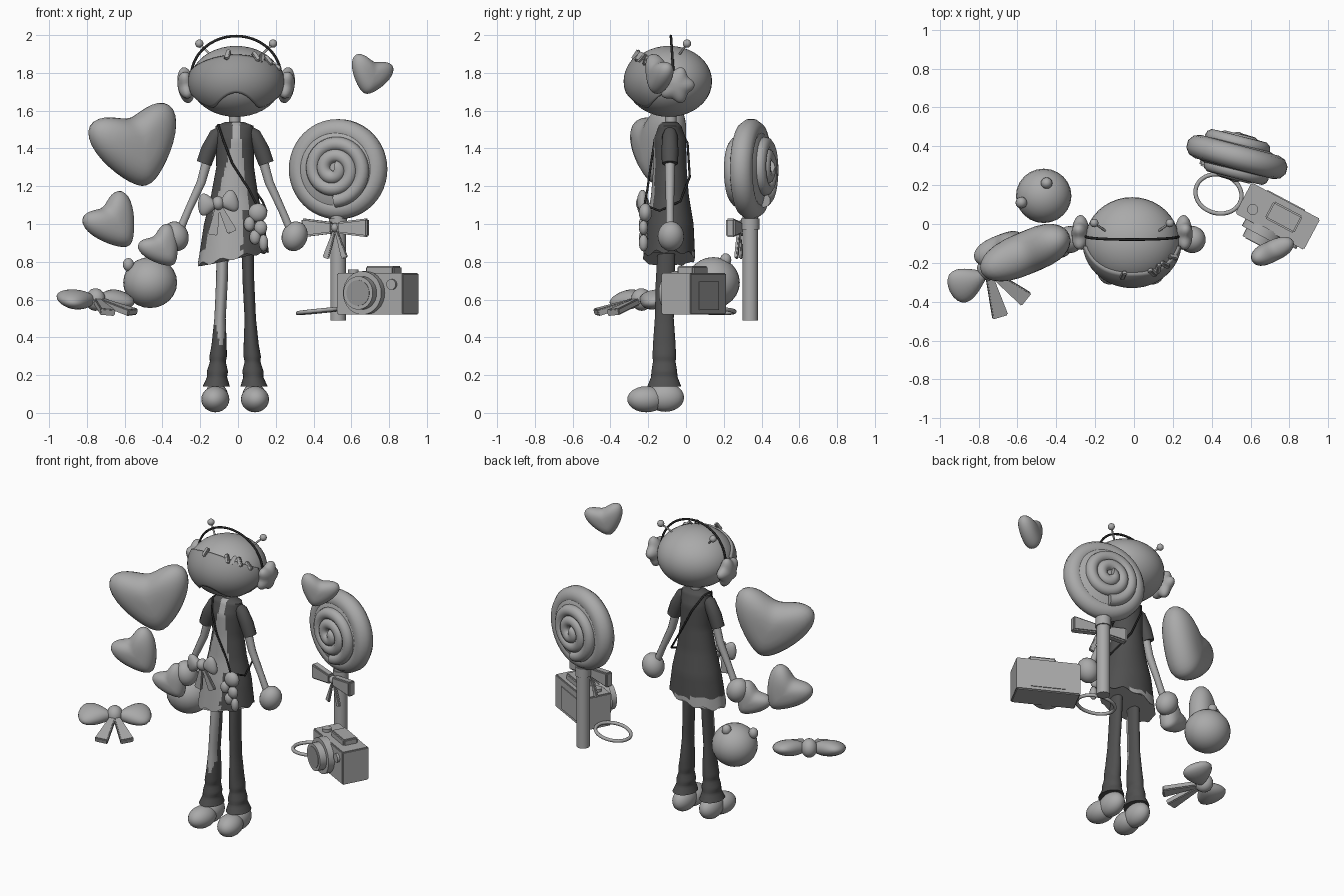
import bpy, bmesh, math
from math import sin, cos, pi, radians
from mathutils import Matrix, Vector

if "Cube" in bpy.data.objects:
    bpy.data.objects.remove(bpy.data.objects["Cube"])


def material(name, v):
    m = bpy.data.materials.new(name)
    m.use_nodes = True
    m.diffuse_color = (v, v, v, 1)
    m.node_tree.nodes["Principled BSDF"].inputs["Base Color"].default_value = (v, v, v, 1)
    return m


LIGHT = material("light grey", 0.4)
MID = material("medium grey", 0.3)
DARK = material("dark grey", 0.08)
BLACK = material("near black", 0.02)


def place(x, y, z, rz=0, ry=0, rx=0):
    return (Matrix.Translation((x, y, z)) @ Matrix.Rotation(radians(rz), 4, 'Z')
            @ Matrix.Rotation(radians(ry), 4, 'Y') @ Matrix.Rotation(radians(rx), 4, 'X'))


def finish(name, bm, mats, M=Matrix(), angle=50):
    bmesh.ops.transform(bm, matrix=M, verts=bm.verts)
    bmesh.ops.recalc_face_normals(bm, faces=bm.faces)
    me = bpy.data.meshes.new(name)
    bm.to_mesh(me)
    bm.free()
    for m in mats if isinstance(mats, list) else [mats]:
        me.materials.append(m)
    ob = bpy.data.objects.new(name, me)
    bpy.context.collection.objects.link(ob)
    bpy.ops.object.select_all(action='DESELECT')
    ob.select_set(True)
    bpy.context.view_layer.objects.active = ob
    bpy.ops.object.shade_smooth_by_angle(angle=radians(angle))
    return ob


def ball(name, M, size, mat=LIGHT, warp=None, seg=24):
    bm = bmesh.new()
    bmesh.ops.create_uvsphere(bm, u_segments=seg, v_segments=seg // 2, radius=1)
    for v in bm.verts:
        c = warp(v.co) if warp else v.co
        v.co = Vector(a * b for a, b in zip(c, size))
    return finish(name, bm, mat, M, 80)


def block(name, M, size, mat=LIGHT, taper=1.0, bevel=0.0):
    # box whose -x end is scaled by taper
    bm = bmesh.new()
    bmesh.ops.create_cube(bm, size=1)
    for v in bm.verts:
        k = taper if v.co.x < 0 else 1
        v.co = Vector((v.co.x * size[0], v.co.y * size[1], v.co.z * size[2] * k))
    if bevel:
        bmesh.ops.bevel(bm, geom=bm.edges[:], offset=bevel, segments=2, affect='EDGES')
    return finish(name, bm, mat, M, 30)


def rod(name, M, r, depth, mat=LIGHT):
    bm = bmesh.new()
    bmesh.ops.create_cone(bm, cap_ends=True, segments=28, radius1=r, radius2=r, depth=depth)
    return finish(name, bm, mat, M, 40)


def tube(name, pts, radius, mat=LIGHT, M=Matrix(), radii=None, cyclic=False):
    cu = bpy.data.curves.new(name, 'CURVE')
    cu.dimensions, cu.bevel_depth, cu.bevel_resolution, cu.use_fill_caps = '3D', radius, 3, True
    sp = cu.splines.new('POLY')
    sp.points.add(len(pts) - 1)
    sp.use_cyclic_u = cyclic
    for i, p in enumerate(pts):
        sp.points[i].co = (*p, 1)
        sp.points[i].radius = radii[i] if radii else 1
    tmp = bpy.data.objects.new(name + "_path", cu)
    bm = bmesh.new()
    me = bpy.data.meshes.new_from_object(tmp)
    bm.from_mesh(me)
    bpy.data.objects.remove(tmp)
    bpy.data.meshes.remove(me)
    return finish(name, bm, mat, M, 60)


def loft(name, rows, mats, rule, seg=32, steps=4, wave=None):
    # rows hold z, centre x, centre y, radius x, radius y
    bm, rings, full = bmesh.new(), [], []
    for a, b in zip(rows, rows[1:]):
        full += [[p + (q - p) * i / steps for p, q in zip(a, b)] for i in range(steps)]
    for z, cx, cy, rx, ry in full + [rows[-1]]:
        angles = [2 * pi * i / seg for i in range(seg)]
        rings.append([bm.verts.new((cx + rx * cos(t), cy + ry * sin(t), z + (wave(t, z) if wave else 0)))
                      for t in angles])
    for r, s in zip(rings, rings[1:]):
        for i in range(seg):
            j = (i + 1) % seg
            bm.faces.new((r[i], r[j], s[j], s[i]))
    bm.faces.new(rings[0])
    bm.faces.new(rings[-1])
    for f in bm.faces:
        f.material_index = rule(f.calc_center_median())
    return finish(name, bm, mats)


def heart(name, M, w, h, thick):
    bm, rings, n = bmesh.new(), [], 40
    for k in range(1, 14):
        a = pi * k / 14 - pi / 2
        s = cos(a) ** 0.7
        ring = []
        for i in range(n):
            t = 2 * pi * i / n
            x = 0.4 * sin(t) ** 3 + 0.6 * sin(t)
            z = (13 * cos(t) - 4.5 * cos(2 * t) - cos(3 * t) + 3) / 13
            ring.append(bm.verts.new((x * s * w / 2, sin(a) * thick / 2, z * s * h / 2)))
        rings.append(ring)
    for r, s in zip(rings, rings[1:]):
        for i in range(n):
            bm.faces.new((r[i], r[(i + 1) % n], s[(i + 1) % n], s[i]))
    for ring, y in ((rings[0], -thick / 2), (rings[-1], thick / 2)):
        c = bm.verts.new((0, y, 0))
        for i in range(n):
            bm.faces.new((ring[i], ring[(i + 1) % n], c))
    return finish(name, bm, LIGHT, M, 80)


def bow(name, M, w, h, puff, tail, soft=True):
    flare = lambda c: Vector((c.x, c.y, c.z * (0.7 + 0.4 * c.x)))
    for side, rot in (("left", 0), ("right", 180)):
        L = M @ place(0, 0, 0, rot) @ place(w * 0.27, 0, 0)
        if soft:
            ball(f"{name}_{side}_loop", L @ place(0, 0, 0, 0, -8), (w * 0.24, puff, h / 2), warp=flare)
        else:
            block(f"{name}_{side}_loop", L, (w * 0.46, puff * 2, h), taper=0.6, bevel=0.008)
        T = M @ place(0, 0, 0, rot) @ place(0, 0, 0, 0, 72) @ place(tail / 2, 0, 0)
        block(f"{name}_{side}_tail", T, (tail, puff * 0.7, h * 0.36), taper=0.35, bevel=0.005)
    ball(name + "_knot", M, (h * 0.22, puff * 1.2, h * 0.25))


# Head
HEAD = place(-0.01, -0.09, 1.755)
ball("head", HEAD, (0.243, 0.228, 0.188), seg=40)

# Fringe: a curved sheet between an upper and a lower arc
bm, cols = bmesh.new(), []
for i in range(41):
    az = radians(-84 + 4.2 * i)
    low, high = -18 - 27 * sin(2 * az) ** 2, 12 + 34 * cos(az)
    col = []
    for j in range(15):
        el = radians(low + (high - low) * j / 14)
        col.append(bm.verts.new((0.256 * sin(az) * cos(el), -0.24 * cos(az) * cos(el), 0.198 * sin(el))))
    cols.append(col)
for a, b in zip(cols, cols[1:]):
    for j in range(14):
        bm.faces.new((a[j], b[j], b[j + 1], a[j + 1]))
fringe = finish("fringe", bm, MID, HEAD, 60)
mod = fringe.modifiers.new("thickness", 'SOLIDIFY')
mod.thickness, mod.offset = 0.02, -1
for i, (x, y, z, r) in enumerate(((-0.055, -0.265, 1.895, 12), (0.095, -0.25, 1.885, -25), (0.125, -0.23, 1.875, 25),
                                  (0.16, -0.21, 1.865, -25), (0.2, -0.17, 1.835, -45))):
    block(f"hair_clip_{i}", place(x, y, z, x * 170, r, -35), (0.024, 0.024, 0.06), bevel=0.005)

# Headband, ear muffs and antennae
tube("headband", [(-0.01 + 0.238 * cos(pi * i / 32), -0.065 - 0.015 * sin(pi * i / 32),
                   1.78 + 0.215 * sin(pi * i / 32)) for i in range(33)], 0.007, BLACK)
petal = lambda c: c * (1 + 0.13 * cos(5 * math.atan2(c.z, c.y)) * (1 - c.x * c.x))
for side, s in (("left", 1), ("right", -1)):
    ball(f"{side}_ear_muff", place(-0.01 + 0.265 * s, -0.05, 1.735, 0, 8 * s), (0.045, 0.085, 0.088), warp=petal, seg=40)
    tip = Vector((-0.01 + 0.195 * s, 0.005, 1.955))
    tube(f"{side}_antenna", [(-0.01 + 0.13 * s, -0.04, 1.89), tip], 0.006)
    ball(f"{side}_antenna_tip", Matrix.Translation(tip), (0.022,) * 3, seg=16)

# Neck and tunic with a pale front panel and hem
rod("neck", place(-0.018, -0.08, 1.55), 0.03, 0.12)


def tunic_rule(c):
    if c.z < 0.86 - 0.25 * max(0, c.x):
        return 0
    if c.y > -0.12:
        return 1
    left, right = -0.03 - 0.25 * max(0, 1.45 - c.z), 0.01 + 0.11 * max(0, 1.5 - c.z)
    if c.z < 1.08:
        right = 0.02
    return 0 if left < c.x < right else 1


def hem(t, z):
    k = max(0, (1.0 - z) / 0.2)
    return k * (0.04 * cos(t) + 0.012 * sin(9 * t))


loft("tunic", [(1.54, -0.018, -0.085, 0.05, 0.04), (1.52, -0.018, -0.085, 0.1, 0.06),
               (1.45, -0.018, -0.085, 0.1, 0.085), (1.3, -0.015, -0.085, 0.1, 0.088),
               (1.15, -0.018, -0.085, 0.125, 0.1), (1.0, -0.02, -0.085, 0.16, 0.125),
               (0.82, -0.025, -0.09, 0.188, 0.138)], [LIGHT, DARK], tunic_rule, 64, 6, hem)

# Arms and legs, mirrored about the body centre
LEG = [(0.95, 0.065, -0.1, 0.032, 0.045), (0.7, 0.07, -0.11, 0.031, 0.05), (0.5, 0.08, -0.115, 0.03, 0.05),
       (0.36, 0.085, -0.115, 0.04, 0.06), (0.3, 0.09, -0.115, 0.046, 0.062), (0.27, 0.092, -0.115, 0.042, 0.06),
       (0.22, 0.094, -0.115, 0.056, 0.068), (0.19, 0.096, -0.115, 0.053, 0.07), (0.14, 0.1, -0.115, 0.072, 0.09)]
for side, s in (("left", 1), ("right", -1)):
    X = lambda x: -0.015 + x * s
    tube(f"{side}_sleeve", [(X(0.06), -0.085, 1.5), (X(0.1), -0.085, 1.47), (X(0.14), -0.085, 1.39), (X(0.165), -0.085, 1.32)],
         0.045, DARK, radii=[0.6, 0.9, 1, 0.95])
    tube(f"{side}_arm", [(X(0.13), -0.085, 1.4), (X(0.18), -0.085, 1.22), (X(0.245), -0.085, 1.08), (X(0.3), -0.085, 0.95)],
         0.026, LIGHT, radii=[1.1, 0.95, 0.8, 0.85])
    ball(f"{side}_hand", place(X(0.315), -0.08, 0.935, 0, 20 * s), (0.068, 0.07, 0.08))
    loft(f"{side}_leg", [(z, X(x), *r) for z, x, *r in LEG], [LIGHT, DARK],
         lambda c: 0 if s < 0 and c.y < -0.125 and c.z > 0.42 + 0.06 * sin(c.x * 90) else 1, 24)
    ball(f"{side}_shoe_toe", place(X(0.105), -0.21, 0.072, 8 * s), (0.074, 0.102, 0.069))
    ball(f"{side}_shoe_heel", place(X(0.1), -0.11, 0.082), (0.064, 0.1, 0.076))

# Shoulder strap, pouch, charms and waist bow
tube("bag_strap", [(0.1, -0.22, 1.1), (0.06, -0.205, 1.18), (-0.03, -0.185, 1.32), (-0.08, -0.165, 1.45), (-0.105, -0.12, 1.525),
                   (-0.1, -0.05, 1.525), (-0.05, 0.008, 1.43), (0.04, 0.02, 1.25), (0.13, -0.03, 1.12), (0.15, -0.14, 1.07),
                   (0.1, -0.22, 1.1)], 0.006, BLACK)
ball("pouch", place(0.105, -0.215, 1.06), (0.05, 0.035, 0.05))
for i, (x, z, w, h) in enumerate(((0.06, 1.0, 0.03, 0.04), (0.12, 0.98, 0.035, 0.04), (0.09, 0.93, 0.03, 0.04), (0.135, 0.9, 0.025, 0.045))):
    ball(f"charm_{i}", place(x, -0.225, z), (w, 0.025, h), seg=12)
bow("waist_bow", place(-0.105, -0.23, 1.11, 0, -8), 0.21, 0.15, 0.03, 0.17)

# Floating hearts
heart("large_heart", place(-0.535, -0.14, 1.405, 23, -14), 0.5, 0.4, 0.22)
heart("medium_heart", place(-0.655, -0.12, 1.0, 20, -35), 0.29, 0.27, 0.15)
heart("small_heart", place(-0.4, -0.12, 0.87, 15, -35), 0.22, 0.2, 0.12)
heart("upper_heart", place(0.7, -0.145, 1.785, 25, 16), 0.24, 0.19, 0.11)

# Round plush with two ears
ball("plush_body", place(-0.465, 0.145, 0.69), (0.143, 0.14, 0.135))
ball("plush_left_ear", place(-0.45, 0.21, 0.81), (0.03, 0.03, 0.035), seg=16)
ball("plush_right_ear", place(-0.58, 0.11, 0.785), (0.03, 0.03, 0.035), seg=16)

# Floating bow lying almost flat
bow("floating_bow", place(-0.755, -0.235, 0.6, 34, 0, -74), 0.44, 0.23, 0.05, 0.26)

# Lollipop: rounded rim, bulging disc and a spiral on each face
POP = place(0.53, 0.345, 1.29, -15)
ball("candy_disc", POP, (0.25, 0.09, 0.25), seg=40)
tube("candy_rim", [(0.206 * cos(a), 0, 0.206 * sin(a)) for a in (2 * pi * i / 48 for i in range(48))], 0.062,
     LIGHT, POP, cyclic=True)
for name, rot in (("front", 0), ("back", 180)):
    turn = [(0.015 + 0.15 * k, 1.5 * pi + 2.4 * 2 * pi * (1 - k)) for k in (i / 90 for i in range(91))]
    tube(f"{name}_swirl", [(r * cos(a), -0.067 - 0.025 * (1 - r / 0.17), r * sin(a)) for r, a in turn], 0.038, LIGHT,
         POP @ place(0, 0, 0, rot))
rod("candy_stick", place(0.53, 0.34, 0.77), 0.041, 0.56)
rod("candy_collar", place(0.53, 0.34, 1.0), 0.048, 0.06)
bow("candy_bow", place(0.515, 0.28, 0.98, -15), 0.36, 0.1, 0.025, 0.17, False)

# Camera
CAM = place(0.74, 0.04, 0.63, -28)
block("camera_body", CAM, (0.4, 0.18, 0.22), bevel=0.006)
block("camera_top", CAM @ place(0.03, 0.01, 0.125), (0.17, 0.1, 0.045), bevel=0.008)
block("camera_screen", CAM @ place(0.0, 0.091, -0.01), (0.22, 0.008, 0.15))
rod("shutter_button", CAM @ place(-0.13, -0.03, 0.115), 0.028, 0.03)
rod("camera_dial", CAM @ place(0.135, -0.095, 0.05, 0, 0, 90), 0.028, 0.02)
rod("lens_base", CAM @ place(-0.025, -0.105, 0.005, 0, 0, 90), 0.115, 0.05)
rod("lens_barrel", CAM @ place(-0.025, -0.145, 0.005, 0, 0, 90), 0.088, 0.06)
rod("lens_glass", CAM @ place(-0.025, -0.174, 0.005, 0, 0, 90), 0.068, 0.008, MID)
tube("wrist_strap", [(0.12 * cos(a), 0.1 * sin(a), 0.012 * cos(a)) for a in (2 * pi * i / 40 for i in range(40))], 0.011,
     LIGHT, place(0.435, 0.155, 0.54, -15), cyclic=True)
